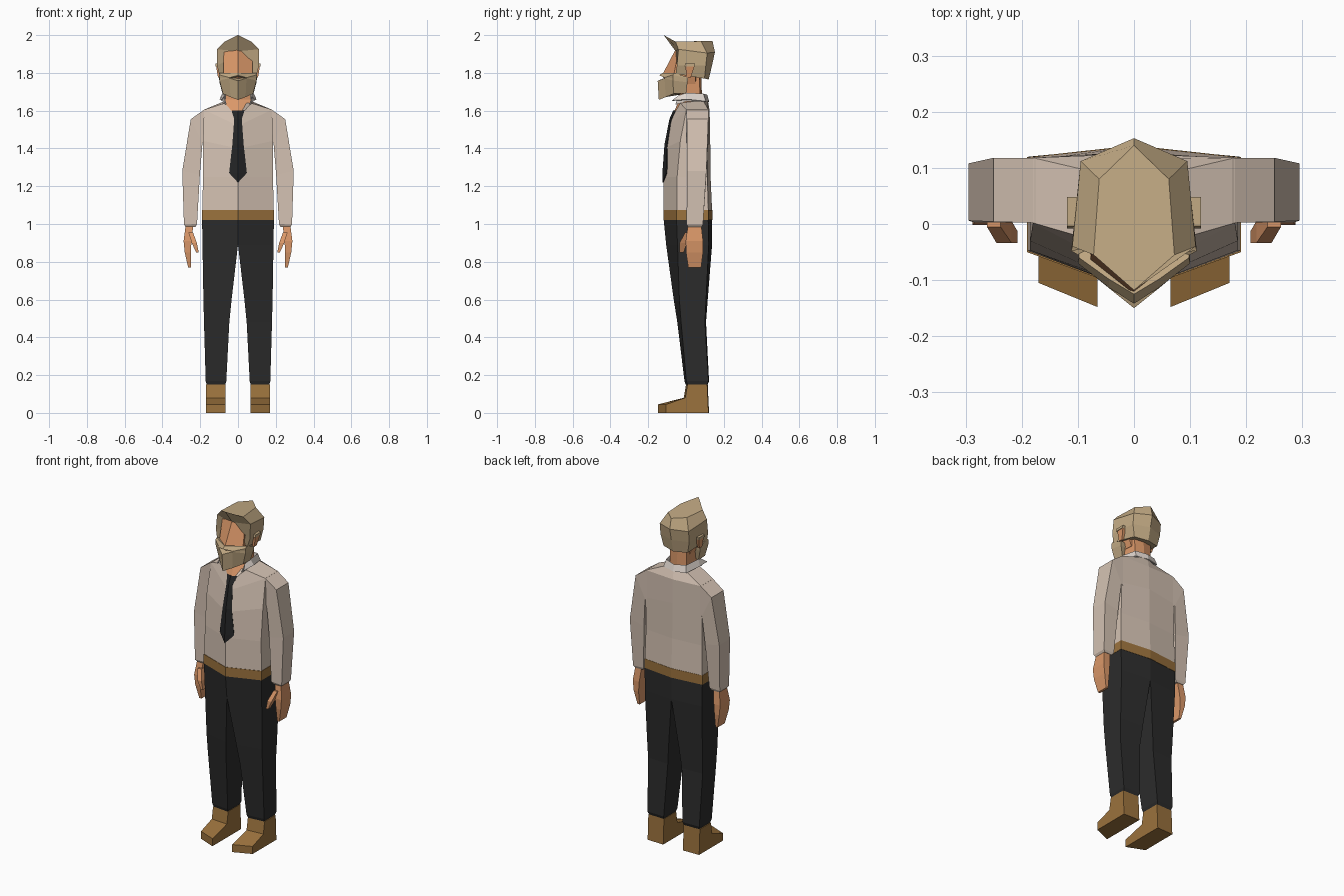
import bpy, bmesh


def material(name, rgb):
    m = bpy.data.materials.new(name)
    m.diffuse_color = (*rgb, 1)
    return m


SHIRT = material("shirt cream", (.66, .54, .45))
COLLAR = material("collar white", (.74, .67, .62))
CLOTH = material("trouser black", (.025, .025, .025))
TIE = material("tie black", (.017, .018, .019))
BROWN = material("leather brown", (.33, .17, .047))
SKIN = material("skin", (.70, .31, .14))
HAIR = material("hair blond", (.54, .40, .23))


def loft(name, rings, mat, closed=True, caps=True, mirror=False):
    """Skin a list of equal-length point rings; optional mirror to -x."""
    bm = bmesh.new()
    rows = [[bm.verts.new(p) for p in r] for r in rings]
    n = len(rows[0])
    for a, b in zip(rows, rows[1:]):
        for i in range(n if closed else n - 1):
            j = (i + 1) % n
            bm.faces.new((a[i], a[j], b[j], b[i]))
    if caps and closed:
        bm.faces.new(rows[0])
        bm.faces.new(rows[-1])
    bmesh.ops.recalc_face_normals(bm, faces=bm.faces)
    me = bpy.data.meshes.new(name)
    bm.to_mesh(me)
    bm.free()
    me.materials.append(mat)
    ob = bpy.data.objects.new(name, me)
    bpy.context.collection.objects.link(ob)
    if mirror:
        mod = ob.modifiers.new("mirror", 'MIRROR')
        mod.use_mirror_merge = False
    return ob


def sym(half):
    """Half outline, front centre to back centre, completed across x = 0."""
    return half + [(-x, y, z) for x, y, z in reversed(half[1:-1])]


def hexa(z, w, yf, ysf, ysb, yb):
    return sym([(0, yf, z), (w, ysf, z), (w, ysb, z), (0, yb, z)])


def quad(z, x0, x1, y0, y1, skew=0.0):
    """Four-sided limb section; skew pulls the outer front corner back."""
    return [(x0, y0, z), (x1, y0 + skew, z), (x1, y1 - skew * .3, z), (x0, y1, z)]


# trousers and belt
loft("trouser_leg", [
    quad(1.02, 0, .19, -.118, .138, .068),
    quad(.89, 0, .188, -.105, .138, .06),
    quad(.60, .034, .183, -.065, .115, .03),
    quad(.48, .046, .18, -.046, .106, .02),
    quad(.168, .062, .171, -.008, .122, .01),
    quad(.15, .068, .165, -.002, .115, .01)], CLOTH, mirror=True)
loft("belt", [hexa(1.02, .191, -.12, -.05, .119, .14),
              hexa(1.075, .191, -.12, -.05, .119, .14)], BROWN)

# shoes: side profile swept across, toe angled
shoe = [(-.148, 0), (-.148, .045), (-.012, .08), (0, .15), (.115, .15), (.122, 0)]
loft("shoe", [[(.065, y, z) for y, z in shoe],
              [(.17, y + (.043 if y < -.1 else .008 if y < .01 else -.003), z)
               for y, z in shoe]], BROWN, mirror=True)

# shirt body up to the open neckline
neckline = sym([(0, -.078, 1.56), (.07, -.03, 1.64), (.06, .09, 1.655), (0, .115, 1.66)])
loft("shirt_body", [
    hexa(1.075, .189, -.118, -.048, .118, .138),
    hexa(1.25, .185, -.118, -.047, .113, .13),
    sym([(0, -.113, 1.40), (.185, -.03, 1.44), (.185, .116, 1.44), (0, .128, 1.46)]),
    sym([(0, -.092, 1.52), (.18, .002, 1.605), (.18, .118, 1.605), (0, .125, 1.60)]),
    neckline], SHIRT)


# sleeves: outer and inner line with depth
def sleeve(xo, zo, xi, zi, y0, y1):
    return [(xo, y0, zo), (xo, y1, zo), (xi, y1, zi), (xi, y0, zi)]


loft("sleeve", [
    sleeve(.175, 1.608, .175, 1.42, .002, .118),
    sleeve(.25, 1.555, .188, 1.43, .004, .118),
    sleeve(.295, 1.28, .202, 1.26, .006, .108),
    sleeve(.286, .997, .217, 1.0, .003, .09),
    sleeve(.278, .985, .225, .985, .01, .084)], SHIRT, mirror=True)

# hands
loft("hand", [quad(1.0, .236, .276, .012, .08), quad(.91, .246, .288, -.002, .09),
              quad(.85, .25, .282, .0, .09), quad(.77, .25, .264, .012, .08)],
     SKIN, mirror=True)
loft("thumb", [quad(.955, .238, .262, -.005, .035), quad(.90, .218, .245, -.034, .005),
               quad(.85, .208, .222, -.034, -.012)], SKIN, mirror=True)

# neck, filling the open neckline
loft("neck", [neckline,
              sym([(0, -.035, 1.66), (.065, -.015, 1.66), (.055, .075, 1.66), (0, .085, 1.665)]),
              sym([(0, -.03, 1.80), (.065, -.01, 1.80), (.055, .07, 1.80), (0, .08, 1.80)])], SKIN)


# collar, open at the front
def band(half):
    return half + [(-x, y, z) for x, y, z in reversed(half[:-1])]


collar = loft("collar", [
    band([(.06, -.055, 1.632), (.075, .0, 1.65), (.065, .09, 1.65), (0, .108, 1.655)]),
    band([(.072, -.04, 1.68), (.082, .0, 1.695), (.066, .092, 1.69), (0, .112, 1.685)]),
    band([(.09, -.073, 1.655), (.098, .01, 1.66), (.075, .105, 1.65), (0, .123, 1.648)])],
    COLLAR, closed=False)
collar.modifiers.new("thickness", 'SOLIDIFY').thickness = .006

# tie, folded along the middle
tie = loft("tie", [[(-w, y + w * .42, z + lift), (0, y, z), (w, y + w * .42, z + lift)]
                   for w, y, z, lift in ((.034, -.068, 1.60, 0), (.02, -.088, 1.555, 0),
                                         (.03, -.114, 1.42, 0), (.047, -.125, 1.27, 0),
                                         (.001, -.125, 1.22, 0))], TIE, closed=False)
tie.modifiers.new("thickness", 'SOLIDIFY').thickness = .006

# face wedge
loft("face", [
    sym([(0, -.055, 1.925), (.075, -.04, 1.91), (.07, .05, 1.91), (0, .06, 1.91)]),
    sym([(0, -.128, 1.785), (.078, -.066, 1.785), (.078, .05, 1.785), (0, .06, 1.785)]),
    sym([(0, -.09, 1.74), (.07, -.05, 1.74), (.06, .05, 1.74), (0, .06, 1.74)])], SKIN)

# hair with forward quiff
loft("hair", [
    sym([(0, -.118, 2.0), (.072, -.055, 1.965), (.062, .08, 1.968), (0, .14, 1.97)]),
    sym([(0, -.055, 1.915), (.11, -.04, 1.925), (.095, .112, 1.905), (0, .153, 1.91)]),
    sym([(0, -.03, 1.89), (.112, -.048, 1.84), (.095, .105, 1.84), (0, .138, 1.84)]),
    sym([(0, .0, 1.79), (.1, -.055, 1.795), (.08, .098, 1.77), (0, .12, 1.765)])], HAIR)

# ears with hair-coloured rims
loft("ear", [quad(1.775, .095, .106, .0, .025), quad(1.835, .095, .116, -.002, .045)],
     SKIN, mirror=True)
loft("ear_rim", [quad(1.835, .095, .119, -.008, .045), quad(1.85, .095, .119, -.004, .048)],
     HAIR, mirror=True)

# beard with mouth notch
loft("beard", [
    sym([(0, -.125, 1.80), (.045, -.098, 1.80), (.098, -.06, 1.80), (.1, .012, 1.775), (0, .0, 1.775)]),
    sym([(0, -.142, 1.787), (.045, -.113, 1.775), (.1, -.07, 1.79), (.1, .011, 1.77), (0, .0, 1.77)]),
    sym([(0, -.1, 1.774), (.045, -.112, 1.774), (.099, -.07, 1.774), (.099, .01, 1.76), (0, .0, 1.76)]),
    sym([(0, -.15, 1.758), (.045, -.114, 1.772), (.098, -.07, 1.76), (.098, .008, 1.75), (0, .0, 1.75)]),
    sym([(0, -.144, 1.657), (.04, -.107, 1.672), (.08, -.065, 1.69), (.082, .0, 1.69), (0, -.02, 1.69)])],
    HAIR)
